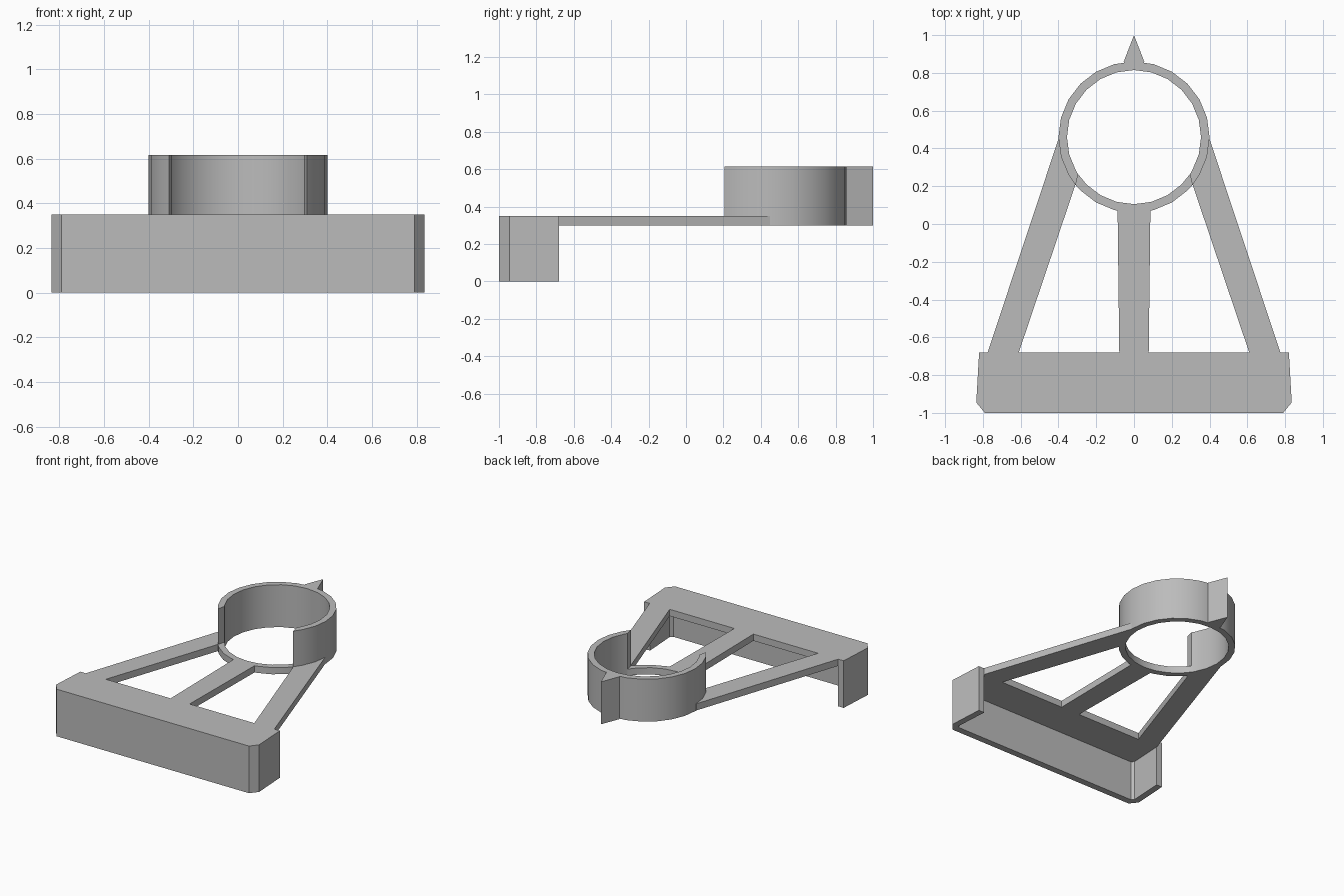
import bpy, bmesh, math

cube = bpy.data.objects.get("Cube")
if cube:
    bpy.data.objects.remove(cube, do_unlink=True)

grey = bpy.data.materials.new("plain grey")
grey.use_nodes = True
colour = (0.5, 0.5, 0.5, 1)
grey.diffuse_color = colour
grey.node_tree.nodes["Principled BSDF"].inputs["Base Color"].default_value = colour

PLATE_LOW, PLATE_TOP, RING_TOP = 0.30, 0.35, 0.615
RING_Y, OUTER, MIDDLE, INNER = 0.46, 0.40, 0.378, 0.355
BACK_EDGE = -0.68


def prism(name, outline, low, high, smooth=False):
    """Extrude a flat outline from height low to height high."""
    bm = bmesh.new()
    base = bm.faces.new([bm.verts.new((x, y, low)) for x, y in outline])
    up = bmesh.ops.extrude_face_region(bm, geom=[base])["geom"]
    bmesh.ops.translate(bm, vec=(0, 0, high - low),
                        verts=[v for v in up if isinstance(v, bmesh.types.BMVert)])
    bmesh.ops.recalc_face_normals(bm, faces=bm.faces)
    mesh = bpy.data.meshes.new(name)
    bm.to_mesh(mesh)
    bm.free()
    obj = bpy.data.objects.new(name, mesh)
    bpy.context.collection.objects.link(obj)
    mesh.materials.append(grey)
    if smooth:
        bpy.ops.object.select_all(action="DESELECT")
        obj.select_set(True)
        bpy.context.view_layer.objects.active = obj
        bpy.ops.object.shade_smooth_by_angle(angle=math.radians(30))
    return obj


def arc(radius, start, end, step=15):
    """Points on the ring's circle, from start to end in degrees."""
    inner = [a for a in range(-360, 720, step) if start + 1 < a < end - 1]
    angles = [math.radians(a) for a in [start, *inner, end]]
    return [(radius * math.cos(a), RING_Y + radius * math.sin(a)) for a in angles]


def mirrored(points):
    return [(-x, y) for x, y in reversed(points)]


# Open ring: tall clip at the back, low collar across the front
cut_out, cut_in = 39.5, 33.5
prism("ring_clip", arc(OUTER, -cut_out, 180 + cut_out)
      + arc(INNER, -cut_in, 180 + cut_in)[::-1], PLATE_LOW, RING_TOP, True)
prism("ring_collar", arc(OUTER, 180 + cut_out, 360 - cut_out)
      + arc(INNER, 180 + cut_in, 360 - cut_in)[::-1], PLATE_LOW, PLATE_TOP, True)

# Pointer on the back of the ring
prism("pointer", [(0.055, 0.858), (0, 1), (-0.055, 0.858), (-0.04, 0.83), (0.04, 0.83)],
      PLATE_LOW, RING_TOP)

# Base plate with its down-turned skirt
side = [(0.79, -1), (0.835, -0.945), (0.82, BACK_EDGE)]
side_in = [(0.77, -0.95), (0.787, -0.93), (0.772, BACK_EDGE)]
prism("base_plate", side + mirrored(side), PLATE_LOW, PLATE_TOP)
prism("base_skirt", side + side_in[::-1] + mirrored(side_in[::-1]) + mirrored(side),
      0, PLATE_LOW)

# Slanted arms and middle bar
arm = [(0.61, BACK_EDGE), (0.775, BACK_EDGE), (0.40, 0.45)] \
    + arc(MIDDLE, -37, -3)[::-1]
prism("left_arm", arm, PLATE_LOW, PLATE_TOP)
prism("right_arm", mirrored(arm), PLATE_LOW, PLATE_TOP)
bar = [(0.078, BACK_EDGE), (0.087, 0.09)]
prism("middle_bar", bar + mirrored(bar), PLATE_LOW, PLATE_TOP)
